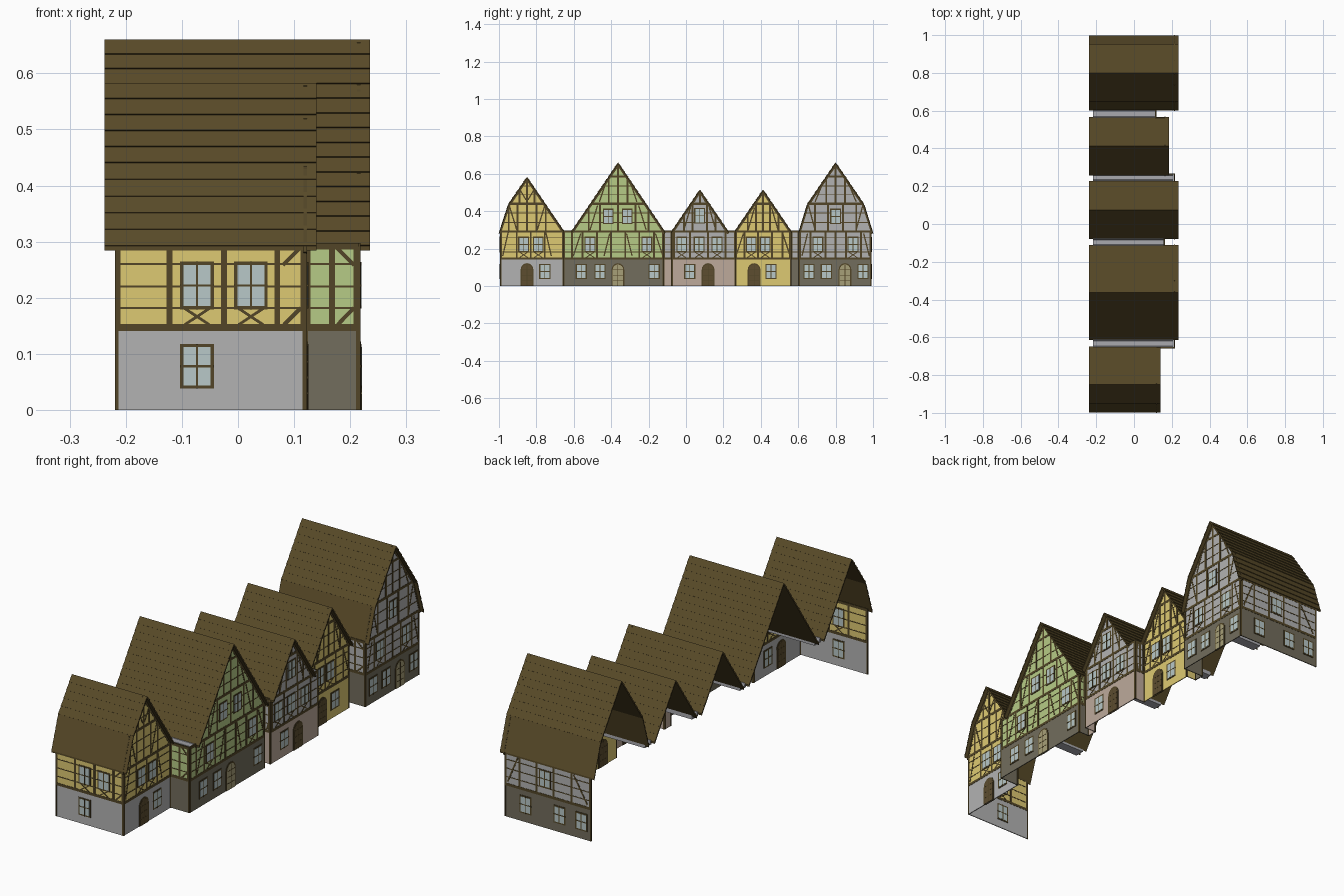
import bpy, bmesh, math

if "Cube" in bpy.data.objects:
    bpy.data.objects.remove(bpy.data.objects["Cube"])

COL = dict(roof=(.098, .068, .021), timber=(.085, .06, .02), yellow=(.73, .59, .17), green=(.47, .60, .24),
           grey=(.45, .45, .45), beige=(.51, .40, .33), stone=(.17, .153, .109), glass=(.48, .58, .58),
           brown_door=(.11, .075, .03), light_door=(.39, .35, .19), zinc=(.4, .4, .43))
Z = [.147, .292, .44, .585, 1]      # storey levels
BACK = -.218
parts = {}


def poly(name, mat, pts, frame, d0, d1):
    """Extrude a 2D outline from depth d0 to d1 into the named part."""
    bm = parts.setdefault((name, mat), bmesh.new())
    lo = [bm.verts.new(frame(u, v, d0)) for u, v in pts]
    hi = [bm.verts.new(frame(u, v, d1)) for u, v in pts]
    bm.faces.new(lo[::-1])
    bm.faces.new(hi)
    for i in range(len(pts)):
        j = (i + 1) % len(pts)
        bm.faces.new((lo[i], lo[j], hi[j], hi[i]))


def street(x):                      # wall plane facing +x, u = y
    return lambda u, v, d: (x + d, u, v)


def side(y, s):                     # wall plane facing +y or -y, u = x
    return lambda u, v, d: (u, y + s * d, v)


def rect(name, mat, u0, u1, v0, v1, fr, t):
    poly(name, mat, [(u0, v0), (u1, v0), (u1, v1), (u0, v1)], fr, -t, t)


def beam(name, fr, a, b, w=.012, t=.003, mat='timber'):
    du, dv = b[0] - a[0], b[1] - a[1]
    l = math.hypot(du, dv)
    nu, nv = -dv / l * w / 2, du / l * w / 2
    poly(name, mat, [(a[0] - nu, a[1] - nv), (b[0] - nu, b[1] - nv),
                     (b[0] + nu, b[1] + nv), (a[0] + nu, a[1] + nv)], fr, -t, t)


def window(n, fr, u, v, w=.06, h=.08):
    rect(n + '_window_frames', 'timber', u - w / 2, u + w / 2, v - h / 2, v + h / 2, fr, .004)
    rect(n + '_window_panes', 'glass', u - w / 2 + .006, u + w / 2 - .006, v - h / 2 + .006, v + h / 2 - .006, fr, .0048)
    beam(n + '_window_frames', fr, (u, v - h / 2), (u, v + h / 2), .004, .0055)
    beam(n + '_window_frames', fr, (u - w / 2, v), (u + w / 2, v), .004, .0055)


def door(n, fr, u, mat):
    def arch(r, top):
        return [(u - r, 0), (u + r, 0)] + [(u + r * math.cos(i * math.pi / 8), top - r + r * math.sin(i * math.pi / 8))
                                           for i in range(9)]
    poly(n + '_door_frame', 'timber', arch(.034, .122), fr, -.004, .004)
    poly(n + '_door', mat, arch(.028, .115), fr, -.005, .005)
    for v in (.03, .058, .086):
        beam(n + '_door_frame', fr, (u - .026, v), (u + .026, v), .003, .0056)
    beam(n + '_door_frame', fr, (u, 0), (u, .112), .003, .0056)


def plain_wall(n, fr, u0, u1, ground, upper, posts=(), slashes=()):
    """Two-storey rectangular wall with timber grid."""
    f = n + '_timbers'
    rect(n + '_ground_wall', ground, u0, u1, 0, Z[0], fr, .002)
    rect(n + '_upper_wall', upper, u0, u1, Z[0], Z[1], fr, .002)
    for v, w in ((Z[0], .012), (.182, .004), (.22, .004), (.26, .004), (Z[1], .012)):
        beam(f, fr, (u0, v), (u1, v), w)
    for u in (u0 + .004, u1 - .004, *posts):
        beam(f, fr, (u, Z[0]), (u, Z[1]), .01)
    for u in (u0 + .002, u1 - .002):
        beam(f, fr, (u, 0), (u, Z[0]), .006)
    for a, b in slashes:
        beam(f, fr, a, b, .007)


def cross(n, fr, u):
    for s in (-1, 1):
        beam(n + '_timbers', fr, (u - s * .022, .152), (u + s * .022, .181), .005)


def house(n, x, y0, y1, prof, ground, upper, posts, wins, gwins, dr, braces):
    fr = street(x)
    f = n + '_timbers'
    ridge = max(prof, key=lambda p: p[1])

    def height(u):
        for (a, za), (b, zb) in zip(prof, prof[1:]):
            if a <= u <= b:
                return za + (zb - za) * (u - a) / (b - a)
        return Z[1]

    def span(v):
        hits = [a + (b - a) * (v - za) / (zb - za) for (a, za), (b, zb) in zip(prof, prof[1:])
                if min(za, zb) <= v <= max(za, zb)]
        return min(hits), max(hits)
    # masonry base, framed storey and gable
    plain_wall(n, fr, y0, y1, ground, upper, posts[0])
    poly(n + '_gable', upper, [(u, max(Z[1], v - .004)) for u, v in prof], fr, -.002, .002)
    for k, us in enumerate(posts[1:], 1):
        for u in us:
            if height(u) - .005 > Z[k]:
                beam(f, fr, (u, Z[k]), (u, min(Z[k + 1], height(u) - .005)), .01)
    for v, w in ((.34, .004), (.39, .004), (Z[2], .012), (.488, .004), (.535, .004), (Z[3], .01)):
        if v < ridge[1] - .02:
            a, b = span(v)
            beam(f, fr, (a + .004, v), (b - .004, v), w)
    for a, b in zip(prof, prof[1:]):
        beam(f, fr, (a[0], a[1] - .012), (b[0], b[1] - .012), .012)
    # mirrored braces about the ridge
    for u0, v0, u1, v1 in braces:
        for s in (-1, 1):
            beam(f, fr, (ridge[0] + s * u0, v0), (ridge[0] + s * u1, v1), .007)
    for u, v in wins:
        window(n, fr, u, v, .058, .083)
        if v < Z[1]:
            cross(n, fr, u)
    for u in gwins:
        window(n, fr, u, .078)
    door(n, fr, *dr)
    # roof from overlapping tile courses
    for (a, za), (b, zb) in zip(prof, prof[1:]):
        if za < zb:
            top, low = (b, zb), (a, za)
        else:
            top, low = (a, za), (b, zb)
        du, dv = low[0] - top[0], low[1] - top[1]
        l = math.hypot(du, dv)
        nu, nv = abs(dv) / l * math.copysign(1, du), abs(du) / l
        c = max(3, round(l / .032))
        for i in range(c):
            p = (top[0] + du * i / c, top[1] + dv * i / c)
            q = (top[0] + du * (i + 1) / c, top[1] + dv * (i + 1) / c)
            poly(n + '_roof', 'roof', [(p[0], p[1] - .008), (q[0], q[1] - .008), q,
                                       (q[0] + nu * .003, q[1] + nv * .003), p], street(0), -.238, x + .02)


house('corner_house', .12, -.992, -.655, [(-.996, .292), (-.948, .44), (-.85, .583), (-.652, .292)],
      'grey', 'yellow', [(-.905, -.83, -.755), (-.948, -.9, -.85, -.8, -.75), (-.89, -.85, -.81)],
      [(-.868, .222), (-.79, .222)], [-.755], (-.85, 'brown_door'),
      [(.1, .29, .13, .16), (.055, .3, .095, .43), (.005, .46, .035, .51)])
house('green_house', .215, -.655, -.12, [(-.612, .292), (-.363, .66), (-.114, .292)],
      'stone', 'green', [(-.61, -.553, -.475, -.4, -.325, -.25, -.172), (-.52, -.46, -.363, -.27, -.2),
                         (-.413, -.363, -.313), (-.363,)],
      [(-.513, .222), (-.209, .222), (-.416, .372), (-.314, .372)], [-.56, -.46, -.17],
      (-.364, 'light_door'), [(.045, .28, .075, .16), (.2, .28, .24, .16), (.11, .43, .15, .3), (.06, .57, .1, .45)])
house('grey_house', .215, -.075, .265, [(-.077, .292), (.074, .515), (.226, .292)],
      'beige', 'grey', [(-.065, .022, .118, .212), (.035, .113, -.01, .158), (.074,)],
      [(-.023, .222), (.07, .222), (.166, .222), (.073, .375)], [.02], (.118, 'brown_door'),
      [(.05, .42, .085, .3), (.01, .49, .03, .45)])
house('yellow_house', .165, .265, .56, [(.26, .292), (.412, .515), (.563, .292)],
      'yellow', 'yellow', [(.312, .385, .46, .515), (.33, .375, .412, .45, .495), (.412,)],
      [(.349, .222), (.423, .222)], [.455], (.364, 'brown_door'),
      [(.105, .28, .145, .16), (.045, .42, .08, .3)])
house('end_house', .215, .605, .99, [(.605, .292), (.65, .44), (.8, .66), (.95, .44), (.996, .292)],
      'stone', 'grey', [(.665, .745, .8, .855, .935), (.69, .76, .84, .91), (.75, .8, .85), (.8,)],
      [(.705, .222), (.893, .222), (.8, .372)], [.658, .75, .947], (.85, 'light_door'),
      [(.15, .28, .18, .16), (.11, .3, .145, .43), (.06, .57, .11, .45)])

# outer end walls
fr = side(-.992, -1)
plain_wall('south_end', fr, BACK, .12, 'grey', 'yellow', (-.122, -.025, .07),
           [((.08, .258), (.11, .288)), ((.082, .152), (.112, .182))])
for u in (-.073, .023):
    window('south_end', fr, u, .222, .06, .085)
    cross('south_end', fr, u)
window('south_end', fr, -.073, .078)

fr = side(.99, 1)
plain_wall('north_end', fr, BACK, .215, 'stone', 'grey', (.14, .055, -.03, -.12),
           [((.2, .16), (.15, .28)), ((-.2, .16), (-.13, .28))])
window('north_end', fr, .013, .222)
for u in (.11, -.06, -.17):
    window('north_end', fr, u, .078)

# short return walls where neighbouring fronts step
for n, y, s, x0, x1, g, up in (('green_house_south', -.655, -1, .12, .215, 'stone', 'green'),
                               ('green_house_north', -.12, 1, .16, .215, 'stone', 'green'),
                               ('grey_house_south', -.075, -1, .16, .215, 'beige', 'grey'),
                               ('grey_house_north', .265, 1, .165, .215, 'beige', 'grey'),
                               ('yellow_house_north', .56, 1, .115, .165, 'yellow', 'yellow'),
                               ('end_house_south', .605, -1, .115, .215, 'stone', 'grey')):
    m = (x0 + x1) / 2
    plain_wall(n, side(y, s), x0, x1, g, up, (m,),
               [((m + .01, .288), (x1 - .008, .258)), ((m + .01, .152), (x1 - .008, .182))])

# recessed infill fronts and gutters between the roofs
plain_wall('south_infill', street(.16), -.12, -.075, 'beige', 'grey')
plain_wall('north_infill', street(.115), .56, .605, 'stone', 'grey')
for a, b, x in ((-.655, -.61, .21), (-.118, -.074, .16), (.225, .267, .21), (.56, .607, .115)):
    poly('gutters', 'zinc', [(a, .296), (a, .276), (b, .276), (b, .296), (b - .007, .296), (b - .01, .282),
                             (a + .01, .282), (a + .007, .296)], street(0), BACK, x)

# turn the collected meshes into objects
mats = {}
for k, c in COL.items():
    mats[k] = bpy.data.materials.new(k)
    mats[k].diffuse_color = (*c, 1)
for (name, mat), bm in parts.items():
    bmesh.ops.recalc_face_normals(bm, faces=bm.faces[:])
    me = bpy.data.meshes.new(name)
    bm.to_mesh(me)
    bm.free()
    me.materials.append(mats[mat])
    bpy.context.collection.objects.link(bpy.data.objects.new(name, me))

for m in bpy.data.materials:
    if m.users and not m.is_grease_pencil:
        m.use_nodes = True
        m.node_tree.nodes["Principled BSDF"].inputs["Base Color"].default_value = m.diffuse_color
